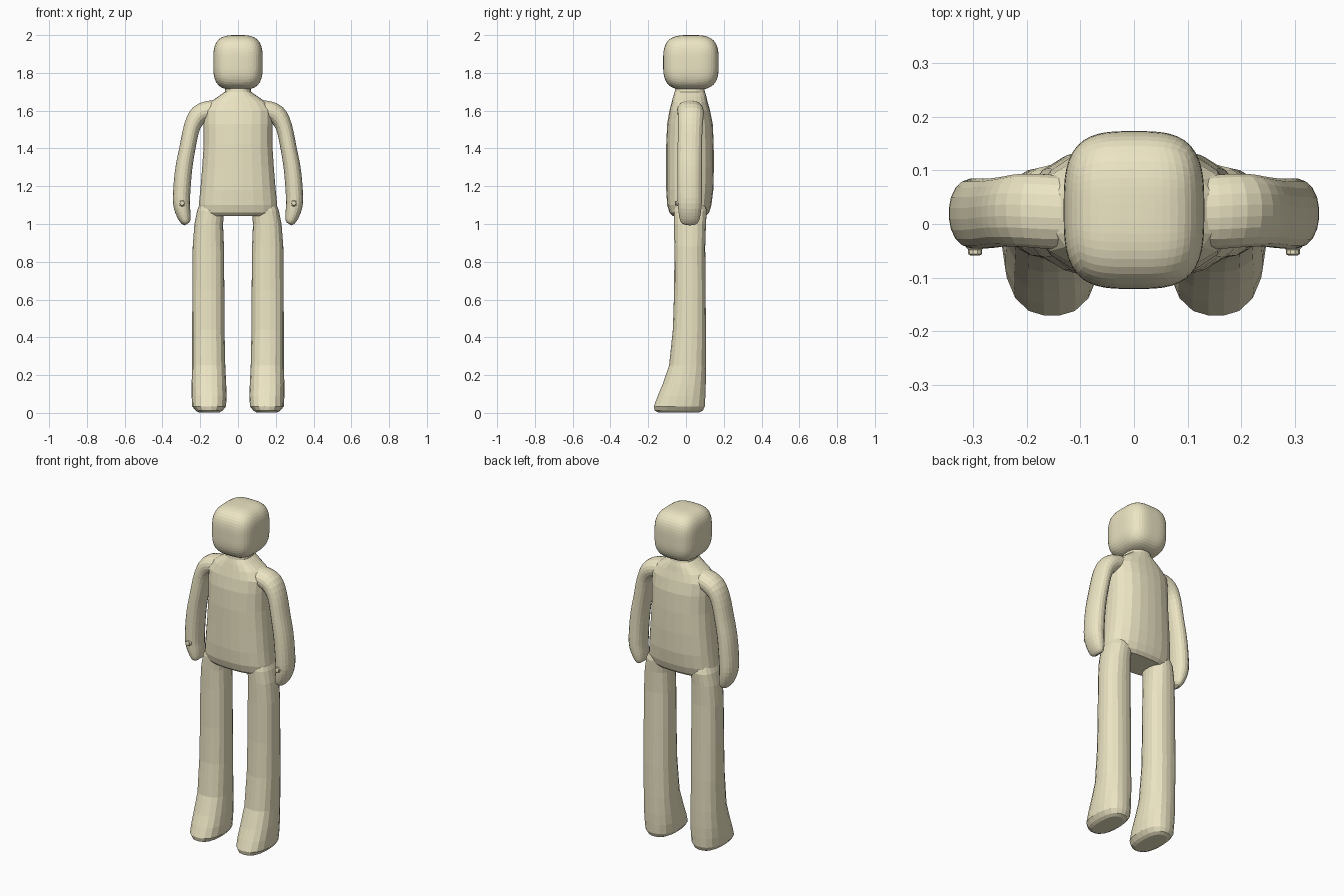
import bpy, bmesh, math
from mathutils import Vector

if "Cube" in bpy.data.objects:
    bpy.data.objects.remove(bpy.data.objects["Cube"])


def finish(bm, name):
    bmesh.ops.recalc_face_normals(bm, faces=bm.faces)
    me = bpy.data.meshes.new(name)
    bm.to_mesh(me)
    bm.free()
    ob = bpy.data.objects.new(name, me)
    bpy.context.collection.objects.link(ob)
    return ob


def refine(rows, steps):
    """Catmull-Rom interpolation between section rows."""
    out = []
    for i in range(len(rows) - 1):
        a, b, c, d = (rows[max(i - 1, 0)], rows[i], rows[i + 1], rows[min(i + 2, len(rows) - 1)])
        for s in range(steps):
            t = s / steps
            out.append([0.5 * (2 * q + (r - p) * t + (2 * p - 5 * q + 4 * r - w) * t * t
                               + (3 * q - p - 3 * r + w) * t ** 3)
                        for p, q, r, w in zip(a, b, c, d)])
    return out + [list(rows[-1])]


def loft(name, rows, sides=20, power=2.4, follow=False, side=1):
    """Each row: x, z, half width, y front, y back."""
    bm = bmesh.new()
    rings = []
    for i, (x, z, r, y0, y1) in enumerate(rows):
        u = Vector((1, 0, 0))
        if follow:
            a, b = rows[max(i - 1, 0)], rows[min(i + 1, len(rows) - 1)]
            u = Vector((a[1] - b[1], 0, b[0] - a[0])).normalized()
        ring = []
        for k in range(sides):
            t = 2 * math.pi * (k + 0.5) / sides
            c, s = math.cos(t), math.sin(t)
            n = (abs(c) ** power + abs(s) ** power) ** (-1 / power)
            p = Vector((x, (y0 + y1) / 2 + (y1 - y0) / 2 * s * n, z)) + u * (r * c * n)
            p.x *= side
            ring.append(bm.verts.new(p))
        rings.append(ring)
    for a, b in zip(rings, rings[1:]):
        for k in range(sides):
            j = (k + 1) % sides
            bm.faces.new((a[k], a[j], b[j], b[k]))
    bm.faces.new(rings[0])
    bm.faces.new(rings[-1])
    return finish(bm, name)


# Torso with neck and sloping shoulders
torso = [(0, 1.74, .065, -.055, .095), (0, 1.70, .07, -.06, .10),
         (0, 1.675, .105, -.068, .108), (0, 1.645, .15, -.076, .115),
         (0, 1.60, .185, -.088, .128), (0, 1.53, .183, -.10, .142),
         (0, 1.42, .182, -.105, .147), (0, 1.30, .190, -.105, .148),
         (0, 1.18, .200, -.105, .145), (0, 1.10, .208, -.10, .135),
         (0, 1.06, .205, -.088, .122), (0, 1.042, .185, -.07, .105)]
body = loft("body", torso, sides=24, power=2.5)

# Limb sections
arm = [(.09, 1.605, .05, -.045, .085), (.15, 1.60, .053, -.047, .092),
       (.205, 1.578, .052, -.043, .094), (.243, 1.515, .044, -.042, .088),
       (.268, 1.40, .043, -.045, .085), (.286, 1.30, .045, -.046, .085),
       (.296, 1.20, .046, -.046, .085), (.299, 1.11, .045, -.044, .084),
       (.288, 1.05, .038, -.038, .077), (.276, 1.012, .026, -.028, .066),
       (.270, 1.0, .013, -.01, .05)]
leg = [(.135, 1.14, .055, -.05, .09), (.145, 1.07, .072, -.065, .11),
       (.155, 1.00, .076, -.064, .106), (.157, .88, .083, -.062, .102),
       (.157, .65, .085, -.063, .104), (.157, .44, .086, -.07, .106),
       (.155, .25, .088, -.09, .106), (.154, .15, .092, -.125, .105),
       (.153, .09, .093, -.150, .103), (.153, .035, .090, -.171, .100),
       (.153, .012, .072, -.166, .09), (.153, .002, .055, -.145, .07)]

parts = []
for side in (-1, 1):
    parts.append(loft("arm", refine(arm, 3), 20, 2.2, True, side))
    parts.append(loft("leg", leg, 20, 2.5, False, side))

# Fuse limbs into the body
for p in parts:
    mod = body.modifiers.new("fuse", 'BOOLEAN')
    mod.operation = 'UNION'
    mod.solver = 'EXACT'
    mod.object = p
    bpy.context.view_layer.objects.active = body
    bpy.ops.object.modifier_apply(modifier=mod.name)
    bpy.data.objects.remove(p)

# Small thumb nubs on the front of the hands
for side in (-1, 1):
    bm = bmesh.new()
    rings = []
    for y, r in ((-.03, .018), (-.043, .017), (-.048, .013), (-.056, .013), (-.059, .008)):
        rings.append([bm.verts.new((side * .296 + r * math.cos(k * math.pi / 5), y,
                                    1.11 + r * math.sin(k * math.pi / 5))) for k in range(10)])
    for a, b in zip(rings, rings[1:]):
        for k in range(10):
            j = (k + 1) % 10
            bm.faces.new((a[k], a[j], b[j], b[k]))
    bm.faces.new(rings[0])
    bm.faces.new(rings[-1])
    thumb = finish(bm, "thumb_left" if side > 0 else "thumb_right")

# Head: rounded block from an inflated cube
bm = bmesh.new()
bmesh.ops.create_cube(bm, size=2)
bmesh.ops.subdivide_edges(bm, edges=bm.edges[:], cuts=15, use_grid_fill=True)
for v in bm.verts:
    c = Vector([math.tan(q * math.pi / 4) for q in v.co])
    n = sum(abs(q) ** 3.3 for q in c) ** (-1 / 3.3)
    v.co = Vector((c.x * n * .131, c.y * n * .147 + .026, c.z * n * .145 + 1.855))
head = finish(bm, "head")

# Light beige skin for every part
mat = bpy.data.materials.new("beige")
mat.diffuse_color = (.84, .78, .55, 1)
mat.use_nodes = True
mat.node_tree.nodes["Principled BSDF"].inputs["Base Color"].default_value = mat.diffuse_color
for ob in bpy.context.collection.objects:
    ob.data.materials.clear()
    ob.data.materials.append(mat)
